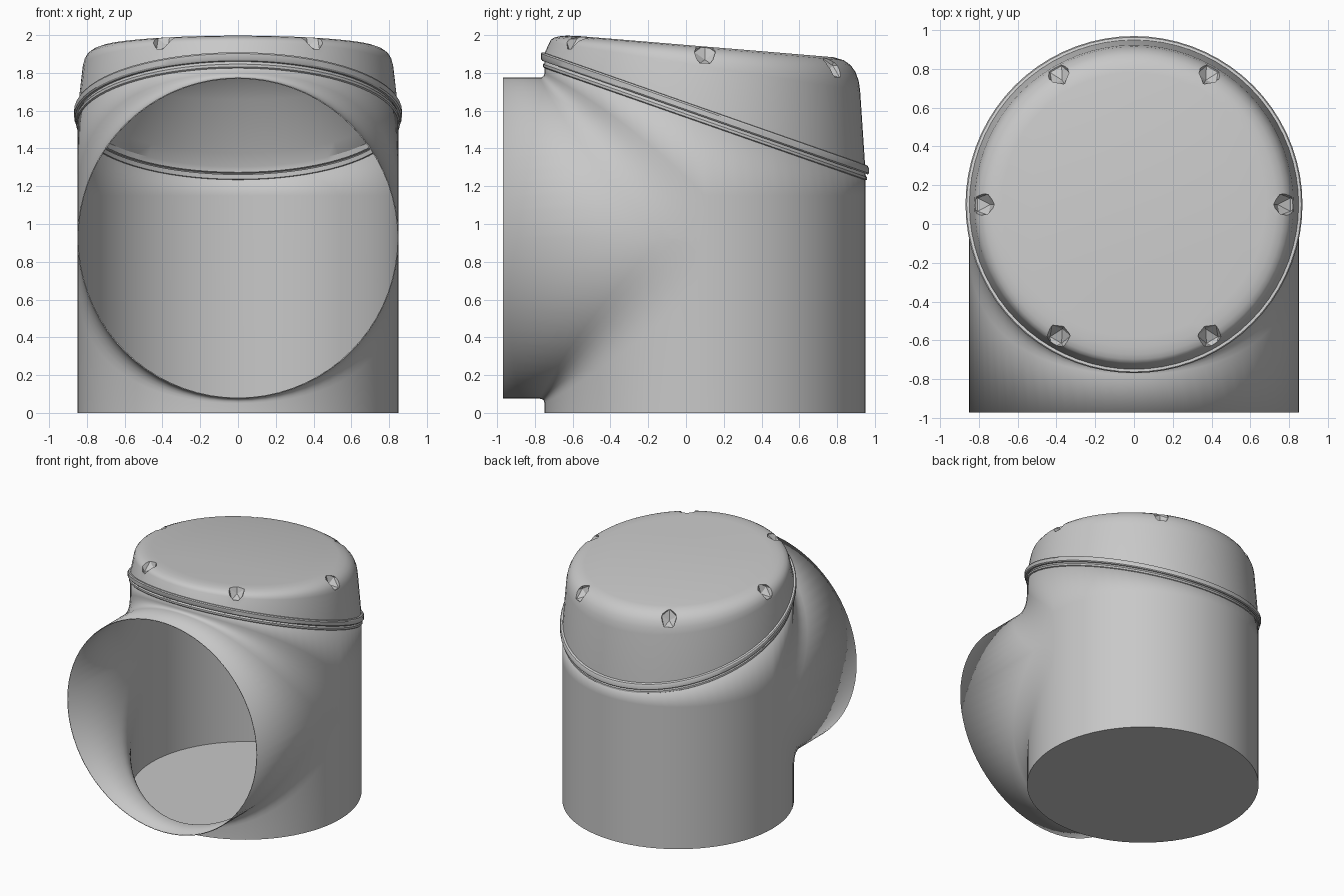
import bpy, bmesh
from math import sin, cos, pi
from mathutils import Matrix, Vector

if "Cube" in bpy.data.objects:
    bpy.data.objects.remove(bpy.data.objects["Cube"])

R, CY, CZ = 0.85, 0.1, 0.925       # shared radius, body axis y, pipe axis z
FRONT_Y = -0.97
HALF = 36                          # segments in half a turn
CURVE = 6                          # steps across the junction fillet

grey = bpy.data.materials.new("light_grey")
grey.use_nodes = True
grey.diffuse_color = (0.58, 0.58, 0.58, 1)
grey.node_tree.nodes["Principled BSDF"].inputs["Base Color"].default_value = (0.58, 0.58, 0.58, 1)


def rim_z(y):
    return 1.86 - 0.349 * (y + 0.75)


def top_z(y):
    return 2.006 - 0.083 * (y + 0.7)


def make_object(name, bm):
    mesh = bpy.data.meshes.new(name)
    bm.to_mesh(mesh)
    bm.free()
    mesh.materials.append(grey)
    obj = bpy.data.objects.new(name, mesh)
    bpy.context.collection.objects.link(obj)
    return obj


def smooth(obj, angle):
    bpy.ops.object.select_all(action="DESELECT")
    obj.select_set(True)
    bpy.context.view_layer.objects.active = obj
    bpy.ops.object.shade_smooth_by_angle(angle=angle)


def skin(bm, lines):
    """Join neighbouring point lines with quads."""
    rows = [[bm.verts.new(p) for p in line] for line in lines]
    for a, b in zip(rows, rows[1:]):
        for i in range(len(a) - 1):
            bm.faces.new((a[i], b[i], b[i + 1], a[i + 1]))


def fillet_line(theta, side):
    """Body wall, rounded junction and pipe wall in one plane of constant x."""
    x, d = R * sin(theta), R * cos(theta)
    y, z = CY - d, CZ + side * d
    w = 0.025 + 0.2 * sin(theta) ** 2
    end = rim_z(y) if side > 0 else 0
    a, j, b = Vector((x, y, z + side * w)), Vector((x, y, z)), Vector((x, y - w, z))
    curve = []
    for i in range(CURVE + 1):
        t = i / CURVE
        curve.append(a * (1 - t) ** 2 + j * 2 * t * (1 - t) + b * t * t)
    return [Vector((x, y, end))] + curve + [Vector((x, FRONT_Y, z))]


# Body and front pipe as one thin shell
bm = bmesh.new()
angles = [-pi / 2 + pi * i / HALF for i in range(HALF + 1)]
for side in (1, -1):
    skin(bm, [fillet_line(t, side) for t in angles])

back = []
for t in angles:
    x, y = R * sin(t), CY + R * cos(t)
    back.append([Vector((x, y, z)) for z in (0, CZ - 0.225, CZ + 0.225, rim_z(y))])
skin(bm, back)

# Flat cheeks where the upper and lower fillets meet
for t in (angles[0], angles[-1]):
    upper = fillet_line(t, 1)[1:-1]
    lower = fillet_line(t, -1)[1:-2]
    bm.faces.new([bm.verts.new(p) for p in upper + lower[::-1]])

# Floor
ring = [2 * pi * i / (2 * HALF) for i in range(2 * HALF)]
floor = bm.faces.new([bm.verts.new((R * sin(t), CY - R * cos(t), 0)) for t in ring])
bmesh.ops.remove_doubles(bm, verts=bm.verts, dist=0.0005)
bmesh.ops.recalc_face_normals(bm, faces=bm.faces)
bm.normal_update()
bottom = min(bm.faces, key=lambda f: f.calc_center_median().z)
if bottom.normal.z > 0:
    bmesh.ops.reverse_faces(bm, faces=bm.faces)
body = make_object("body_with_front_pipe", bm)
smooth(body, 0.7)
shell = body.modifiers.new("wall", "SOLIDIFY")
shell.thickness = 0.006
shell.offset = -1


def tilted_solid(name, profile, closed):
    """Turned profile of (radius, blend from rim to top plane, lift)."""
    bm = bmesh.new()
    rows = []
    for r, blend, lift in profile:
        row = []
        for t in ring:
            y = CY - r * cos(t)
            z = (1 - blend) * rim_z(y) + blend * top_z(y) + lift
            row.append(bm.verts.new((r * sin(t), y, z)))
        rows.append(row)
    pairs = list(zip(rows, rows[1:])) + ([(rows[-1], rows[0])] if closed else [])
    n = len(ring)
    for a, b in pairs:
        for i in range(n):
            bm.faces.new((a[i], a[(i + 1) % n], b[(i + 1) % n], b[i]))
    if not closed:
        bm.faces.new(rows[0])
        bm.faces.new(rows[-1])
    bmesh.ops.recalc_face_normals(bm, faces=bm.faces)
    return make_object(name, bm)


# Collar under the lid
collar = tilted_solid("collar", [
    (0.835, 0, -0.035), (0.851, 0, -0.035), (0.857, 0, -0.03),
    (0.857, 0, -0.016), (0.851, 0, -0.01), (0.835, 0, -0.01)], True)
smooth(collar, 0.5)

# Hollow lid: underside, inner wall, flange, outer wall, rounded shoulder, top
lid = tilted_solid("lid", [
    (0.6, 1, -0.1), (0.72, 0.7, -0.05), (0.79, 0.1, 0.03), (0.83, 0, 0.03),
    (0.83, 0, 0), (0.862, 0, 0), (0.868, 0, 0.008), (0.868, 0, 0.036),
    (0.862, 0, 0.045), (0.848, 0, 0.047), (0.822, 0.72, 0), (0.814, 0.81, 0),
    (0.797, 0.885, 0), (0.772, 0.94, 0), (0.735, 0.98, 0), (0.68, 1, 0)], False)

# Six faceted notches around the shoulder
bm = bmesh.new()
for k in range(6):
    a = k * pi / 3
    x, y = 0.785 * cos(a), CY + 0.785 * sin(a)
    z = 0.08 * rim_z(y) + 0.92 * top_z(y)
    place = (Matrix.Translation((x, y, z)) @ Matrix.Rotation(a, 4, "Z")
             @ Matrix.Rotation(0.85, 4, "Y") @ Matrix.Diagonal((0.085, 0.065, 0.06, 1)))
    bmesh.ops.create_icosphere(bm, subdivisions=1, radius=1, matrix=place)
cutter = make_object("notch_cutter", bm)
cutter.hide_render = True
cut = lid.modifiers.new("notches", "BOOLEAN")
cut.operation = "DIFFERENCE"
cut.solver = "EXACT"
cut.object = cutter
bpy.context.view_layer.update()
lid.data = bpy.data.meshes.new_from_object(lid.evaluated_get(bpy.context.evaluated_depsgraph_get()))
lid.data.name = "lid"
lid.modifiers.clear()
bpy.data.objects.remove(cutter)
smooth(lid, 0.55)
